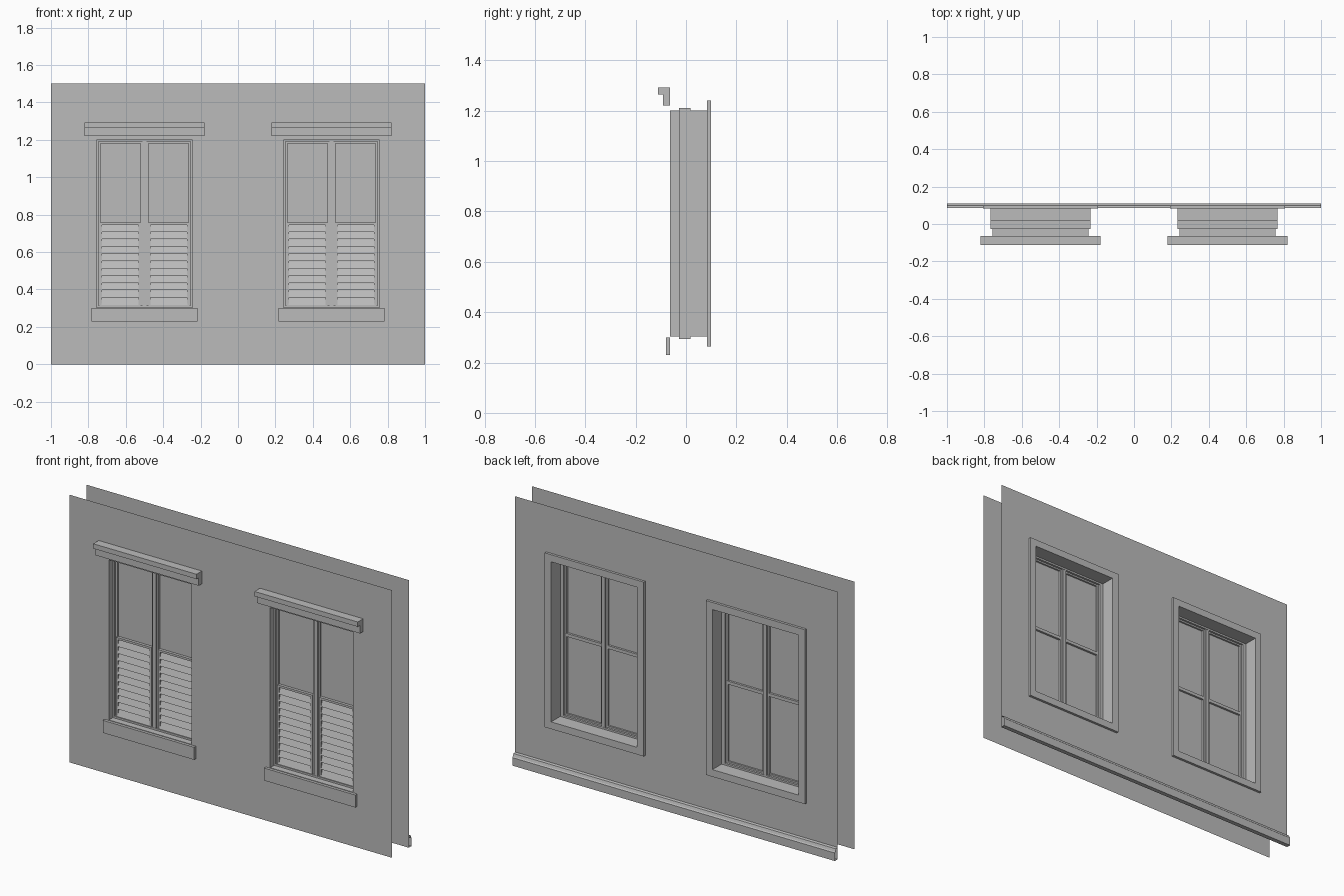
import bpy, bmesh

cube = bpy.data.objects.get("Cube")
if cube:
    bpy.data.objects.remove(cube)

mat = bpy.data.materials.new("plain_grey")
mat.use_nodes = True
GREY = (0.5, 0.5, 0.5, 1)
mat.diffuse_color = GREY
mat.node_tree.nodes["Principled BSDF"].inputs["Base Color"].default_value = GREY

FRONT, BACK = -0.063, 0.085       # wall planes
BOTTOM, TOP = 0.303, 1.2          # window opening
FRONT_HALF, BACK_HALF = 0.256, 0.267


def finish(name, bm):
    mesh = bpy.data.meshes.new(name)
    bm.to_mesh(mesh)
    bm.free()
    mesh.materials.append(mat)
    obj = bpy.data.objects.new(name, mesh)
    bpy.context.collection.objects.link(obj)
    return obj


def extrude_x(name, profile, x0, x1, caps=True):
    """Sweep a closed (y, z) profile along x."""
    bm = bmesh.new()
    a = [bm.verts.new((x0, y, z)) for y, z in profile]
    b = [bm.verts.new((x1, y, z)) for y, z in profile]
    n = len(profile)
    for i in range(n):
        j = (i + 1) % n
        bm.faces.new((a[i], a[j], b[j], b[i]))
    if caps:
        bm.faces.new(a)
        bm.faces.new(b)
    bmesh.ops.recalc_face_normals(bm, faces=bm.faces)
    return finish(name, bm)


def box(name, x0, x1, y0, y1, z0, z1):
    return extrude_x(name, [(y0, z0), (y1, z0), (y1, z1), (y0, z1)], x0, x1)


def rect(bm, x0, x1, y, z0, z1):
    return [bm.verts.new(p) for p in ((x0, y, z0), (x1, y, z0), (x1, y, z1), (x0, y, z1))]


def frame(name, x0, x1, y0, y1, z0, z1, w):
    """Rectangular ring with border width w."""
    bm = bmesh.new()
    loops = [rect(bm, x0, x1, y0, z0, z1), rect(bm, x0, x1, y1, z0, z1),
             rect(bm, x0 + w, x1 - w, y1, z0 + w, z1 - w),
             rect(bm, x0 + w, x1 - w, y0, z0 + w, z1 - w)]
    for k in range(4):
        a, b = loops[k], loops[(k + 1) % 4]
        for i in range(4):
            j = (i + 1) % 4
            bm.faces.new((a[i], a[j], b[j], b[i]))
    bmesh.ops.recalc_face_normals(bm, faces=bm.faces)
    return finish(name, bm)


def reveal(name, cx, half, y0, y1):
    """Open lining of the window hole, facing inward."""
    bm = bmesh.new()
    a = rect(bm, cx - half, cx + half, y0, BOTTOM, TOP)
    b = rect(bm, cx - half, cx + half, y1, BOTTOM, TOP)
    for i in range(4):
        j = (i + 1) % 4
        bm.faces.new((a[i], b[i], b[j], a[j]))
    return finish(name, bm)


def wall(name, y, half):
    """Thin sheet with two window holes."""
    bm = bmesh.new()
    xs = [-1, -0.5 - half, -0.5 + half, 0.5 - half, 0.5 + half, 1]
    zs = [0, BOTTOM, TOP, 1.5]
    grid = [[bm.verts.new((x, y, z)) for z in zs] for x in xs]
    for i in range(5):
        for k in range(3):
            if k == 1 and i in (1, 3):
                continue
            q = [grid[i][k], grid[i + 1][k], grid[i + 1][k + 1], grid[i][k + 1]]
            bm.faces.new(q if y < 0 else q[::-1])
    return finish(name, bm)


wall("front_wall", FRONT, FRONT_HALF)
wall("back_wall", BACK, BACK_HALF)

# Skirting board along the back wall, open at its ends
extrude_x("skirting_board", [(BACK, 0), (0.11, 0), (0.11, 0.045), (0.105, 0.05),
                             (0.1, 0.064), (BACK, 0.067)], -1, 1, caps=False)

for side, cx in (("left", 0.5), ("right", -0.5)):
    # Outside trim
    extrude_x(side + "_head_moulding",
              [(FRONT, 1.22), (-0.091, 1.22), (-0.091, 1.265), (-0.111, 1.265),
               (-0.111, 1.292), (FRONT, 1.292)], cx - 0.32, cx + 0.32)
    box(side + "_sill", cx - 0.283, cx + 0.283, -0.079, FRONT, 0.23, BOTTOM - 0.003)

    # Hole linings and inside casing
    reveal(side + "_front_reveal", cx, FRONT_HALF, FRONT, -0.028)
    reveal(side + "_back_reveal", cx, BACK_HALF, 0.018, BACK)
    frame(side + "_casing", cx - 0.307, cx + 0.307, BACK - 0.002, 0.099,
          BOTTOM - 0.04, TOP + 0.04, 0.04)

    # Window frame, centre post and glass
    frame(side + "_window_frame", cx - BACK_HALF, cx + BACK_HALF, -0.028, 0.018,
          BOTTOM - 0.01, TOP + 0.01, 0.03 - 0.01)
    frame(side + "_sash_frame", cx - 0.25, cx + 0.25, -0.018, 0.006,
          BOTTOM + 0.005, TOP - 0.005, 0.014)
    box(side + "_centre_post", cx - 0.021, cx + 0.021, -0.018, 0.008, BOTTOM, TOP)
    box(side + "_centre_bead", cx - 0.011, cx + 0.011, -0.026, 0.017, BOTTOM, TOP)
    box(side + "_glass", cx - 0.245, cx + 0.245, -0.008, -0.004, BOTTOM, TOP)

    for s in (-1, 1):
        inner, outer = cx + s * 0.021, cx + s * 0.24
        x0, x1 = min(inner, outer), max(inner, outer)
        box(side + "_glazing_bar", x0, x1, -0.008, 0.008, 0.755, 0.773)
        # Louvred shutter over the lower pane
        frame(side + "_shutter_frame", x0, x1, -0.024, -0.008, 0.306, 0.757, 0.012)
        for i in range(11):
            z = 0.318 + i * 0.039
            extrude_x(side + "_shutter_slat",
                      [(-0.026, z), (-0.022, z), (-0.009, z + 0.037),
                       (-0.013, z + 0.037)], x0 + 0.01, x1 - 0.01)
